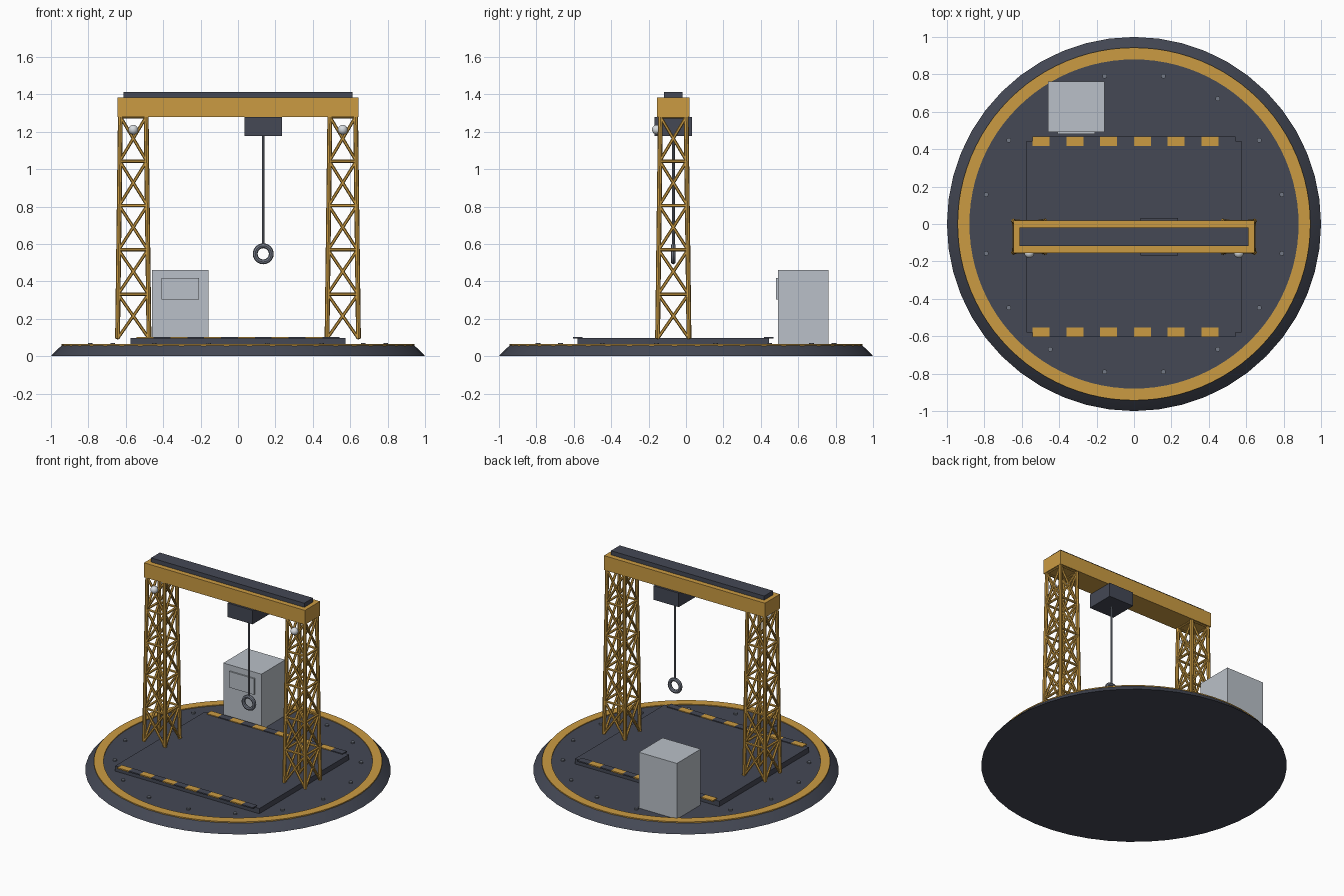
import bpy, bmesh, math
from mathutils import Vector

if "Cube" in bpy.data.objects:
    bpy.data.objects.remove(bpy.data.objects["Cube"])

CY = -0.068          # gantry and pad centre in y


def mat(name, col):
    m = bpy.data.materials.new(name)
    m.diffuse_color = (*col, 1)
    m.use_nodes = True
    m.node_tree.nodes["Principled BSDF"].inputs["Base Color"].default_value = m.diffuse_color
    return m


YELLOW = mat("safety_yellow", (0.60, 0.33, 0.055))
DARK = mat("dark_slate", (0.058, 0.065, 0.09))
PANEL = mat("light_grey", (0.49, 0.53, 0.58))
STEEL = mat("steel_grey", (0.17, 0.19, 0.235))
LAMP = mat("lamp_white", (0.68, 0.71, 0.74))


def finish(name, bm, m, smooth=False):
    bmesh.ops.recalc_face_normals(bm, faces=bm.faces)
    me = bpy.data.meshes.new(name)
    bm.to_mesh(me)
    bm.free()
    me.materials.append(m)
    ob = bpy.data.objects.new(name, me)
    bpy.context.collection.objects.link(ob)
    if smooth:
        bpy.ops.object.select_all(action='DESELECT')
        ob.select_set(True)
        bpy.context.view_layer.objects.active = ob
        bpy.ops.object.shade_smooth_by_angle(angle=math.radians(30))
    return ob


def add_box(bm, x0, x1, y0, y1, z0, z1):
    vs = bmesh.ops.create_cube(bm, size=1)["verts"]
    for v in vs:
        v.co = Vector(((x0 + x1) / 2 + v.co.x * (x1 - x0),
                       (y0 + y1) / 2 + v.co.y * (y1 - y0),
                       (z0 + z1) / 2 + v.co.z * (z1 - z0)))


def box(name, m, *b):
    bm = bmesh.new()
    add_box(bm, *b)
    return finish(name, bm, m)


def add_rod(bm, a, b, r, n=6):
    a, b = Vector(a), Vector(b)
    d = b - a
    vs = bmesh.ops.create_cone(bm, cap_ends=True, segments=n, radius1=r,
                               radius2=r, depth=d.length)["verts"]
    q = d.to_track_quat('Z', 'Y')
    for v in vs:
        v.co = q @ v.co + (a + b) / 2


def lathe(name, m, profile, n, closed=False):
    """Revolve (radius, z) points; open profiles get flat caps."""
    bm = bmesh.new()
    rings = [[bm.verts.new((r * math.cos(2 * math.pi * i / n),
                            r * math.sin(2 * math.pi * i / n), z))
              for i in range(n)] for r, z in profile]
    pairs = list(zip(rings, rings[1:]))
    if closed:
        pairs.append((rings[-1], rings[0]))
    else:
        bm.faces.new(rings[0])
        bm.faces.new(rings[-1])
    for p, q in pairs:
        for i in range(n):
            j = (i + 1) % n
            bm.faces.new((p[i], p[j], q[j], q[i]))
    return finish(name, bm, m, True)


# round base with sloped rim, painted ring and bolts
lathe("base_disc", DARK, [(1.0, 0), (0.988, 0.014), (0.942, 0.058)], 48)
lathe("base_ring", YELLOW, [(0.88, 0.055), (0.943, 0.055),
                            (0.943, 0.064), (0.88, 0.064)], 96, True)
bm = bmesh.new()
for k in range(16):
    a = math.radians(22.5 * k + 11.25)
    x, y = 0.806 * math.cos(a), 0.806 * math.sin(a)
    add_rod(bm, (x, y, 0.05), (x, y, 0.069), 0.013, 10)
finish("base_bolts", bm, STEEL)

# raised work pad with hazard strips along front and back edges
box("work_pad", DARK, -0.576, 0.576, CY - 0.511, CY + 0.511, 0.05, 0.096)
for col, m, start in (("yellow", YELLOW, 0), ("dark", DARK, 1)):
    bm = bmesh.new()
    for y in (CY - 0.511, CY + 0.511):
        for i in range(start, 12, 2):
            x = -0.542 + i * 0.0903
            add_box(bm, x, x + 0.0903, y - 0.025, y + 0.025, 0.093, 0.102)
    finish("hazard_strip_" + col, bm, m)

# lattice towers: four tapered chords, ring bars and cross braces
Z0, Z1, BAYS = 0.094, 1.28, 5
CORNERS = ((-1, -1), (1, -1), (1, 1), (-1, 1))
for side, cx in (("left", -0.56), ("right", 0.56)):
    bm = bmesh.new()

    def pt(c, level):
        t = level / BAYS
        h = 0.084 + (0.069 - 0.084) * t
        return (cx + c[0] * h, CY + c[1] * h, Z0 + (Z1 - Z0) * t)

    for k in range(4):
        c, d = CORNERS[k], CORNERS[(k + 1) % 4]
        add_rod(bm, pt(c, 0), pt(c, BAYS), 0.013, 8)
        for lv in range(BAYS):
            add_rod(bm, pt(c, lv + 1), pt(d, lv + 1), 0.009)
            add_rod(bm, pt(c, lv), pt(d, lv + 1), 0.0085)
            add_rod(bm, pt(d, lv), pt(c, lv + 1), 0.0085)
    finish(side + "_tower", bm, YELLOW, True)

    # work lamp near the tower top
    bm = bmesh.new()
    bmesh.ops.create_uvsphere(bm, u_segments=16, v_segments=10, radius=0.026)
    bmesh.ops.translate(bm, verts=bm.verts, vec=(cx, CY - 0.088, 1.211))
    finish(side + "_lamp", bm, LAMP, True)

# cross beam with top rail
box("cross_beam", YELLOW, -0.643, 0.643, CY - 0.086, CY + 0.086, 1.278, 1.382)
box("top_rail", DARK, -0.612, 0.612, CY - 0.05, CY + 0.05, 1.38, 1.412)

# trolley, cable and lifting ring
TX = 0.135
box("trolley", DARK, TX - 0.1, TX + 0.1, CY - 0.101, CY + 0.101, 1.178, 1.279)
bm = bmesh.new()
add_rod(bm, (TX, CY, 0.59), (TX, CY, 1.18), 0.008, 10)
finish("cable", bm, STEEL, True)
ring = lathe("lifting_ring", STEEL,
             [(0.043 + 0.013 * math.cos(a * math.pi / 4),
               0.013 * math.sin(a * math.pi / 4)) for a in range(8)], 24, True)
for p in ring.data.polygons:
    p.use_smooth = True
ring.rotation_euler = (math.pi / 2, 0, 0)
ring.location = (TX, CY, 0.547)

# control cabinet with front panel
box("control_cabinet", PANEL, -0.461, -0.157, 0.491, 0.763, 0.055, 0.461)
box("cabinet_panel", PANEL, -0.408, -0.209, 0.481, 0.495, 0.302, 0.418)
